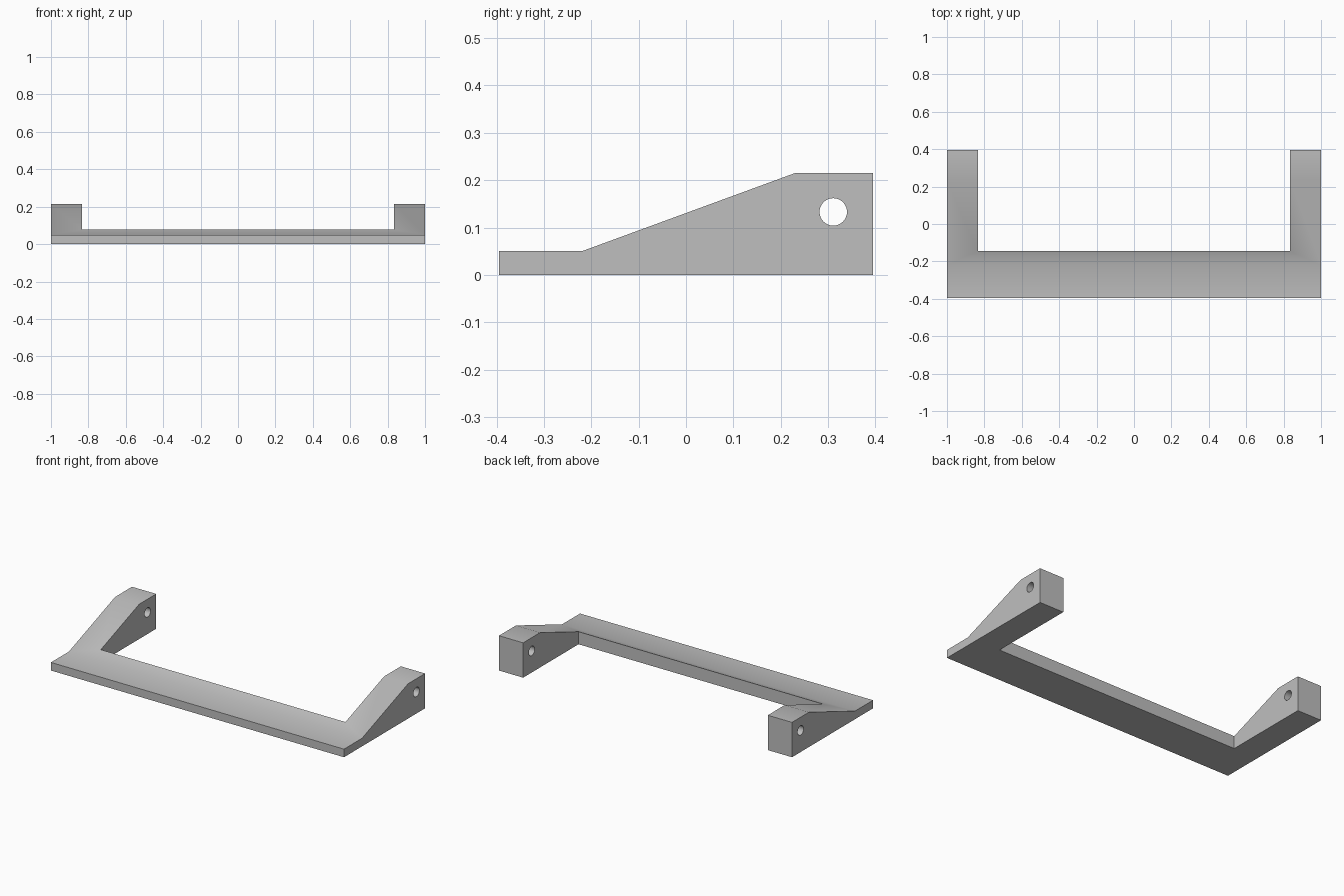
import bpy
import bmesh
import math
from mathutils import Matrix

if "Cube" in bpy.data.objects:
    bpy.data.objects.remove(bpy.data.objects["Cube"])

grey = bpy.data.materials.new("plain grey")
grey.diffuse_color = (0.52, 0.52, 0.52, 1)
grey.use_nodes = True
grey.node_tree.nodes["Principled BSDF"].inputs["Base Color"].default_value = grey.diffuse_color


def make_object(name, bm):
    bmesh.ops.recalc_face_normals(bm, faces=bm.faces)
    mesh = bpy.data.meshes.new(name)
    bm.to_mesh(mesh)
    bm.free()
    mesh.materials.append(grey)
    obj = bpy.data.objects.new(name, mesh)
    bpy.context.collection.objects.link(obj)
    return obj


def cut(target, cutter):
    mod = target.modifiers.new(cutter.name, 'BOOLEAN')
    mod.operation = 'DIFFERENCE'
    mod.solver = 'EXACT'
    mod.object = cutter
    cutter.hide_render = True
    cutter.hide_set(True)


# Bracket: side profile swept across the full width
profile = [(-0.395, 0), (0.395, 0), (0.395, 0.215),
           (0.23, 0.215), (-0.22, 0.05), (-0.395, 0.05)]
bm = bmesh.new()
face = bm.faces.new([bm.verts.new((-1, y, z)) for y, z in profile])
swept = bmesh.ops.extrude_face_region(bm, geom=[face])
bmesh.ops.translate(bm, vec=(2, 0, 0),
                    verts=[v for v in swept["geom"] if isinstance(v, bmesh.types.BMVert)])
bracket = make_object("bracket", bm)

# Opening between the two arms
bm = bmesh.new()
bmesh.ops.create_cube(bm, size=1, matrix=Matrix.Translation((0, 0.355, 0.1))
                      @ Matrix.Diagonal((1.67, 1.0, 1.0, 1)))
cut(bracket, make_object("opening_cutter", bm))

# Pin hole through both arms
bm = bmesh.new()
bmesh.ops.create_cone(bm, cap_ends=True, segments=32, radius1=0.029, radius2=0.029, depth=2.4,
                      matrix=Matrix.Translation((0, 0.311, 0.133))
                      @ Matrix.Rotation(math.pi / 2, 4, 'Y'))
cut(bracket, make_object("pin_hole_cutter", bm))

# Smooth hole walls, crisp outer edges
bpy.context.view_layer.objects.active = bracket
bracket.select_set(True)
for mod in list(bracket.modifiers):
    bpy.ops.object.modifier_apply(modifier=mod.name)
bpy.ops.object.shade_smooth_by_angle(angle=math.radians(30))
